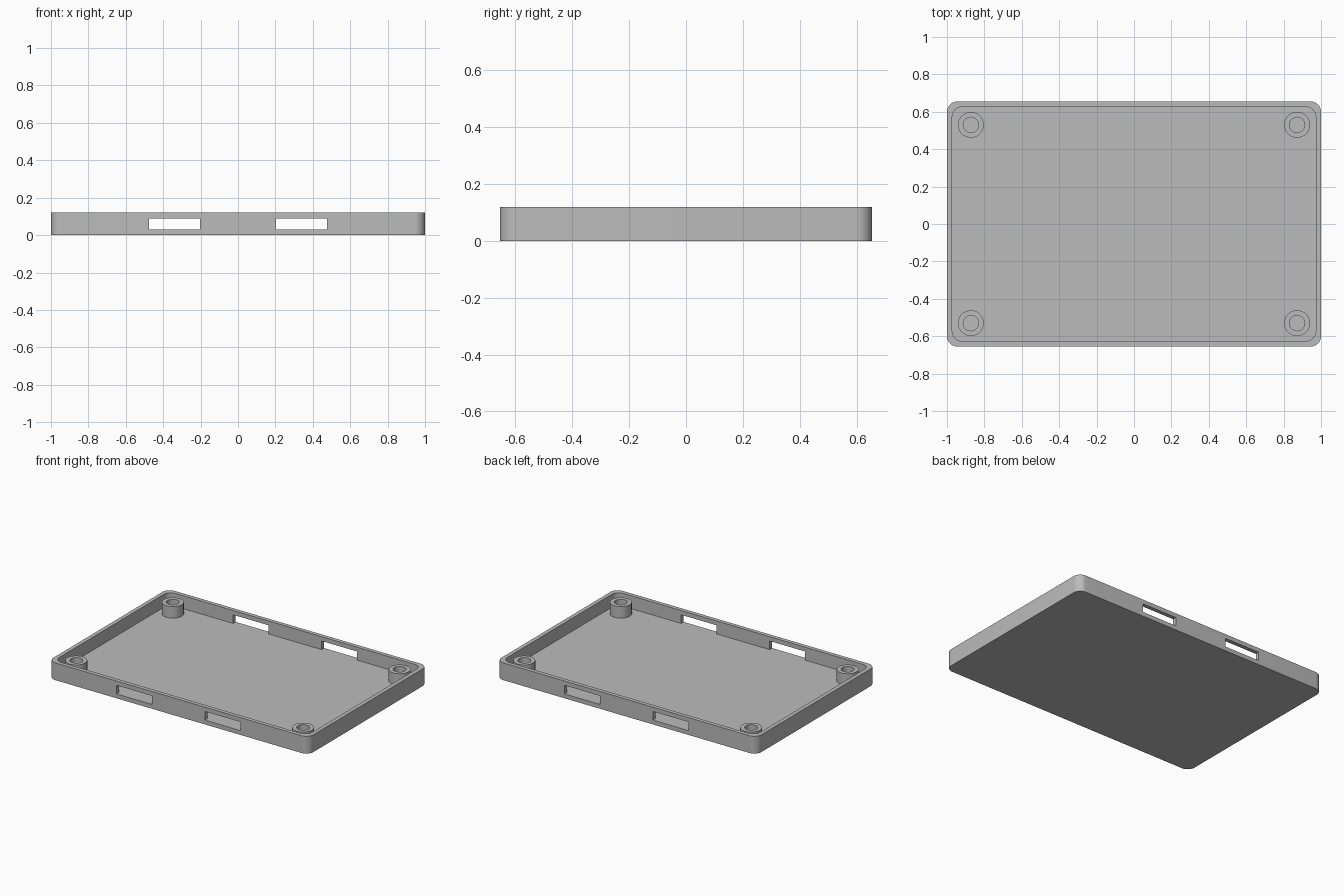
import bpy, bmesh
from math import cos, sin, pi, radians

if "Cube" in bpy.data.objects:
    bpy.data.objects.remove(bpy.data.objects["Cube"], do_unlink=True)

HEIGHT, FLOOR, BOSS_TOP = 0.12, 0.03, 0.11

grey = bpy.data.materials.new("plain grey")
grey.use_nodes = True
colour = (0.5, 0.5, 0.5, 1)
grey.diffuse_color = colour
grey.node_tree.nodes["Principled BSDF"].inputs["Base Color"].default_value = colour


def make_object(name, bm):
    bmesh.ops.recalc_face_normals(bm, faces=bm.faces)
    mesh = bpy.data.meshes.new(name)
    bm.to_mesh(mesh)
    bm.free()
    mesh.materials.append(grey)
    obj = bpy.data.objects.new(name, mesh)
    bpy.context.collection.objects.link(obj)
    return obj


def rounded_slab(name, half_x, half_y, radius, z0, z1, steps=10):
    """Rounded rectangle in plan, extruded from z0 to z1."""
    bm = bmesh.new()
    verts = []
    for i, (sx, sy) in enumerate([(1, 1), (-1, 1), (-1, -1), (1, -1)]):
        for k in range(steps + 1):
            a = (i + k / steps) * pi / 2
            verts.append(bm.verts.new((sx * (half_x - radius) + radius * cos(a),
                                       sy * (half_y - radius) + radius * sin(a), z0)))
    base = bm.faces.new(verts)
    top = bmesh.ops.extrude_face_region(bm, geom=[base])["geom"]
    bmesh.ops.translate(bm, vec=(0, 0, z1 - z0),
                        verts=[v for v in top if isinstance(v, bmesh.types.BMVert)])
    return make_object(name, bm)


def box(name, x0, x1, y0, y1, z0, z1):
    bm = bmesh.new()
    bmesh.ops.create_cube(bm, size=1)
    for v in bm.verts:
        v.co = (x1 if v.co.x > 0 else x0, y1 if v.co.y > 0 else y0,
                z1 if v.co.z > 0 else z0)
    return make_object(name, bm)


def smooth(obj):
    bpy.ops.object.select_all(action="DESELECT")
    obj.select_set(True)
    bpy.context.view_layer.objects.active = obj
    bpy.ops.object.shade_smooth_by_angle(angle=radians(30))


# Tray body, hollowed out and pierced by two pairs of port slots
tray = rounded_slab("tray", 1.0, 0.655, 0.055, 0, HEIGHT)
cutters = [rounded_slab("cavity_cutter", 0.972, 0.627, 0.055, FLOOR, HEIGHT + 0.1)]
for side, x in (("left", 0.34), ("right", -0.34)):
    cutters.append(box(side + "_slot_cutter", x - 0.136, x + 0.136, -0.8, 0.8, FLOOR, 0.09))

for cutter in cutters:
    mod = tray.modifiers.new(cutter.name, "BOOLEAN")
    mod.operation, mod.solver, mod.object = "DIFFERENCE", "EXACT", cutter
    bpy.ops.object.select_all(action="DESELECT")
    bpy.context.view_layer.objects.active = tray
    tray.select_set(True)
    bpy.ops.object.modifier_apply(modifier=mod.name)
    bpy.data.objects.remove(cutter, do_unlink=True)
smooth(tray)


# Hollow screw bosses in the four corners
def boss(name, x, y, outer=0.069, inner=0.041, sides=40):
    bm = bmesh.new()
    profile = [(outer, FLOOR), (outer, BOSS_TOP), (inner, BOSS_TOP), (inner, FLOOR)]
    rings = [[bm.verts.new((x + r * cos(2 * pi * k / sides),
                            y + r * sin(2 * pi * k / sides), z)) for k in range(sides)]
             for r, z in profile]
    for i in range(len(rings)):
        a, b = rings[i], rings[(i + 1) % len(rings)]
        for k in range(sides):
            n = (k + 1) % sides
            bm.faces.new((a[k], a[n], b[n], b[k]))
    smooth(make_object(name, bm))


for end, sy in (("front", -1), ("back", 1)):
    for side, sx in (("left", 1), ("right", -1)):
        boss(f"{end}_{side}_screw_boss", sx * 0.872, sy * 0.53)
